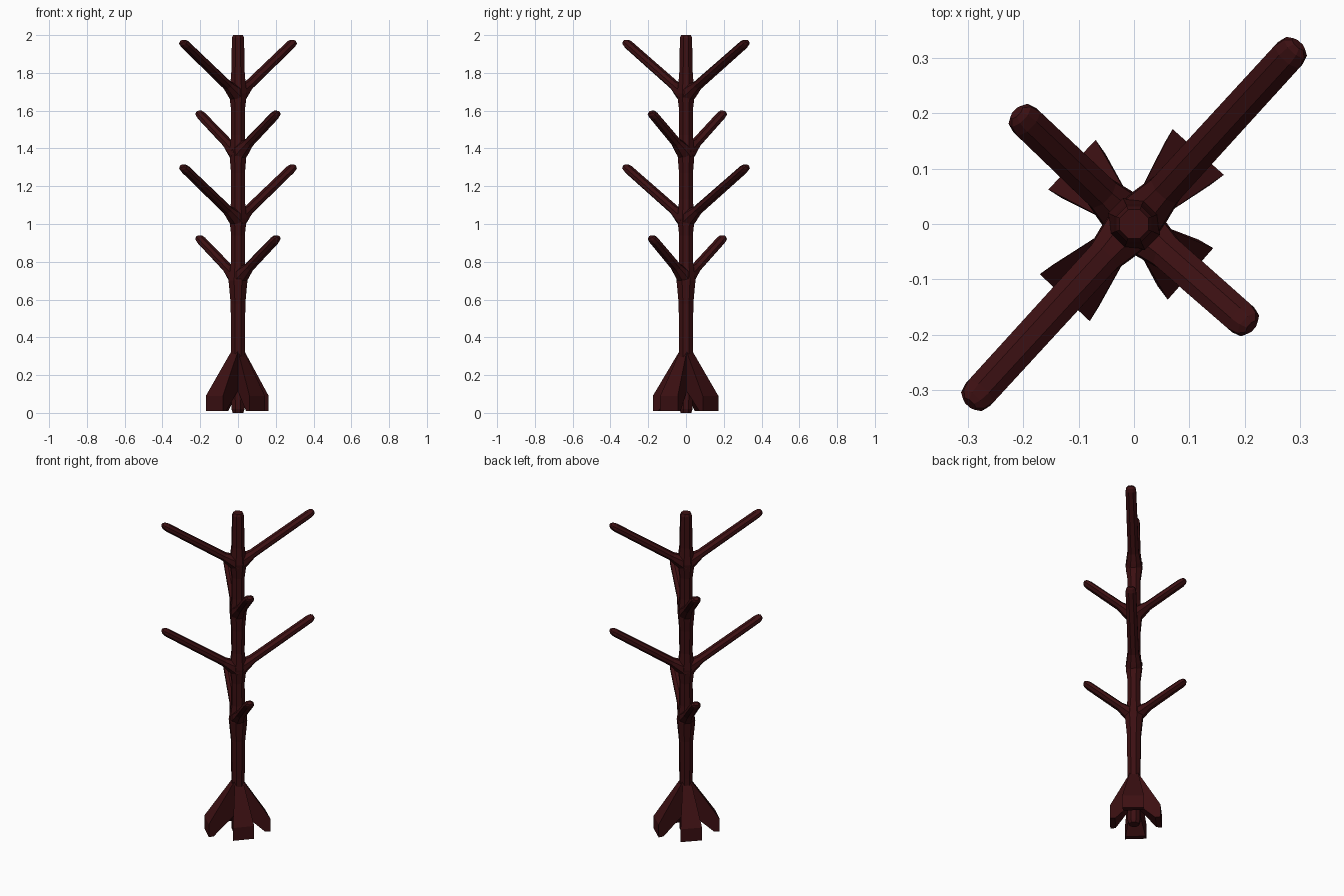
import bpy, bmesh, math
from mathutils import Vector

cube = bpy.data.objects.get("Cube")
if cube:
    bpy.data.objects.remove(cube, do_unlink=True)

# Dark mahogany wood
wood = bpy.data.materials.new("dark_red_wood")
wood.use_nodes = True
COLOUR = (0.045, 0.005, 0.006, 1)
wood.diffuse_color = COLOUR
bsdf = wood.node_tree.nodes["Principled BSDF"]
bsdf.inputs["Base Color"].default_value = COLOUR
bsdf.inputs["Roughness"].default_value = 0.6


def loft(name, rings):
    """Skin a closed solid over a list of equal-length point rings."""
    bm = bmesh.new()
    loops = [[bm.verts.new(p) for p in ring] for ring in rings]
    n = len(loops[0])
    for a, b in zip(loops, loops[1:]):
        for i in range(n):
            j = (i + 1) % n
            bm.faces.new((a[i], a[j], b[j], b[i]))
    bm.faces.new(loops[0][::-1])
    bm.faces.new(loops[-1])
    bmesh.ops.recalc_face_normals(bm, faces=bm.faces)
    mesh = bpy.data.meshes.new(name)
    bm.to_mesh(mesh)
    bm.free()
    mesh.materials.append(wood)
    obj = bpy.data.objects.new(name, mesh)
    bpy.context.collection.objects.link(obj)
    return obj


def octagon(centre, u, v, ru, rv):
    """Eight-sided ring with flats facing along u and v."""
    k = 1 / math.cos(math.pi / 8)
    angles = [math.pi * (i + 0.5) / 4 for i in range(8)]
    return [centre + u * (ru * k * math.cos(a)) + v * (rv * k * math.sin(a)) for a in angles]


# Trunk: (height, radius), swelling slightly at every branch joint
X, Y, Z = Vector((1, 0, 0)), Vector((0, 1, 0)), Vector((0, 0, 1))
trunk = [(0, 0.028), (0.02, 0.035), (0.35, 0.036), (0.58, 0.039), (0.7, 0.05), (0.8, 0.037),
         (0.94, 0.036), (1.03, 0.046), (1.13, 0.036), (1.27, 0.037), (1.37, 0.045),
         (1.47, 0.036), (1.6, 0.036), (1.69, 0.047), (1.79, 0.036), (1.985, 0.032), (2.0, 0.026)]
loft("trunk", [octagon(Z * z, X, Y, r, r) for z, r in trunk])


# Branches: flattened octagonal arms with a flared root and chamfered tip
def branch(name, tip_x, tip_y, z_root, z_tip):
    reach = Vector((tip_x, tip_y, 0))
    out = reach.normalized()
    side = Z.cross(out)
    axis = (reach + Z * (z_tip - z_root)).normalized()
    up = axis.cross(side)
    length = (reach + Z * (z_tip - z_root)).length
    stations = [(0.0, 0.045, 0.045), (0.045, 0.04, 0.036), (0.1, 0.031, 0.023),
                (length - 0.02, 0.03, 0.021), (length + 0.002, 0.025, 0.017),
                (length + 0.012, 0.014, 0.009)]
    loft(name, [octagon(Z * z_root + axis * s, side, up, w, h) for s, w, h in stations])


for tier, lift in (("lower", 0), ("upper", 0.66)):
    branch(f"{tier}_long_branch_back", 0.29, 0.317, 1.02 + lift, 1.3 + lift)
    branch(f"{tier}_long_branch_front", -0.29, -0.317, 1.02 + lift, 1.3 + lift)
    branch(f"{tier}_short_branch_back", -0.205, 0.195, 0.71 + lift, 0.925 + lift)
    branch(f"{tier}_short_branch_front", 0.205, -0.18, 0.71 + lift, 0.925 + lift)


# Feet: buttress struts that widen towards the floor
def foot(name, x, y):
    out = Vector((x, y, 0))
    reach = out.length
    out.normalize()
    side = Z.cross(out)
    profile = [(0.01, 0.35, 0.02), (reach, 0.09, 0.062), (reach, 0.01, 0.062),
               (reach - 0.03, 0.01, 0.056), (0.01, 0.13, 0.02)]
    loft(name, [[out * r + Z * z + side * (w * s) for r, z, w in profile] for s in (-1, 1)])


foot("foot_back_left", 0.116, 0.130)
foot("foot_back_right", -0.112, 0.107)
foot("foot_front_right", -0.125, -0.133)
foot("foot_front_left", 0.102, -0.09)
